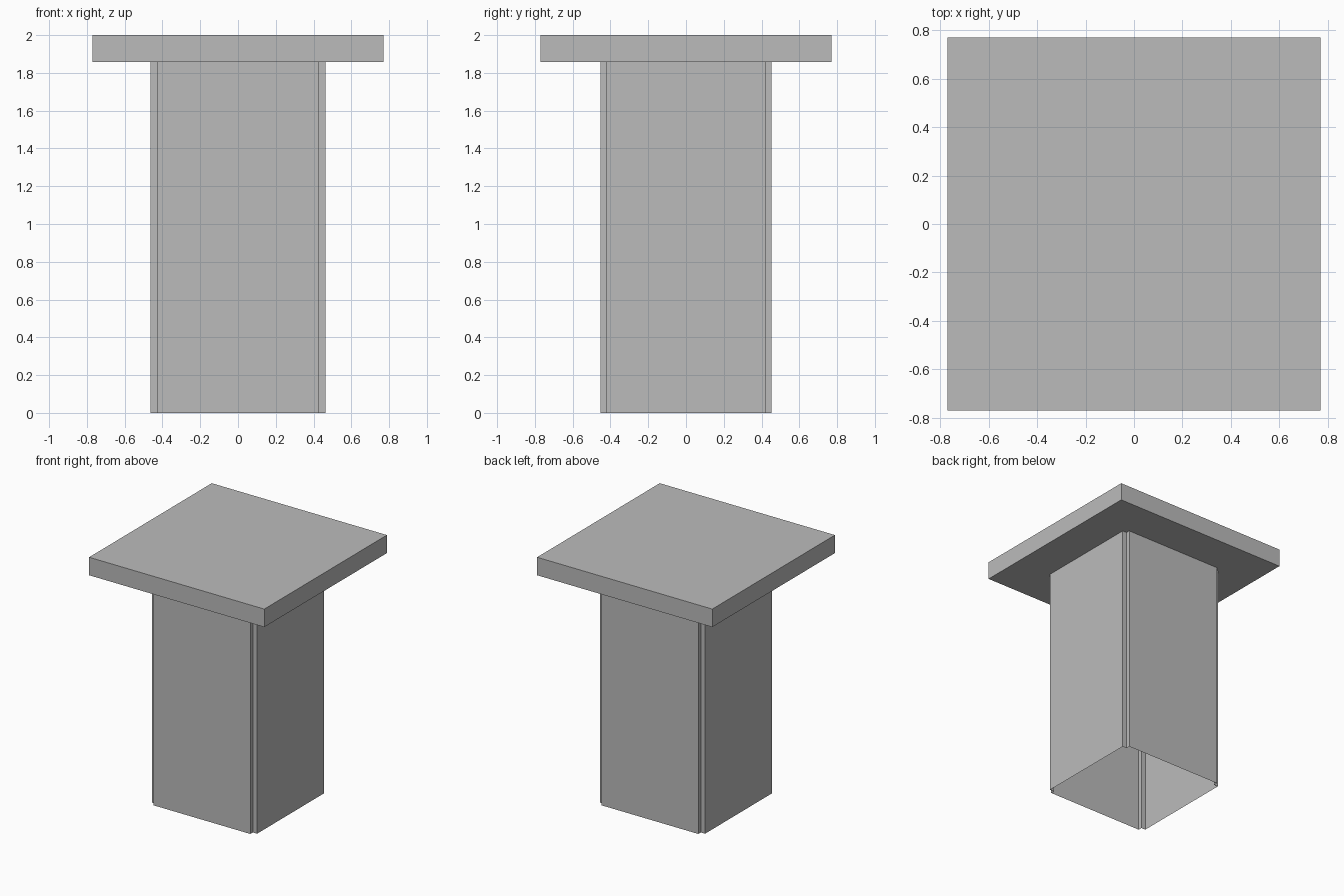
import bpy
import bmesh

cube = bpy.data.objects.get("Cube")
if cube:
    bpy.data.objects.remove(cube, do_unlink=True)

GREY = (0.5, 0.5, 0.5, 1.0)
grey = bpy.data.materials.new("plain grey")
grey.use_nodes = True
grey.diffuse_color = GREY
grey.node_tree.nodes["Principled BSDF"].inputs["Base Color"].default_value = GREY

CAP_HALF, CAP_BOTTOM, HEIGHT = 0.77, 1.857, 2.0
HALF_X, HALF_Y = 0.463, 0.453        # outer faces of the column
NOTCH_X, NOTCH_Y = 0.426, 0.421      # where the corner notches begin


def add_prism(name, outline, bottom, top, closed):
    """Extrude an outline upwards, with or without end faces."""
    bm = bmesh.new()
    low = [bm.verts.new((x, y, bottom)) for x, y in outline]
    high = [bm.verts.new((x, y, top)) for x, y in outline]
    count = len(outline)
    for i in range(count):
        j = (i + 1) % count
        bm.faces.new((low[i], low[j], high[j], high[i]))
    if closed:
        bm.faces.new(low[::-1])
        bm.faces.new(high)
    mesh = bpy.data.meshes.new(name)
    bm.to_mesh(mesh)
    bm.free()
    mesh.materials.append(grey)
    obj = bpy.data.objects.new(name, mesh)
    bpy.context.collection.objects.link(obj)
    return obj


# Column: hollow shell, open below, with a square notch along each corner
corner = [(HALF_X, NOTCH_Y), (NOTCH_X, NOTCH_Y), (NOTCH_X, HALF_Y)]
outline = []
for sx, sy in ((1, 1), (-1, 1), (-1, -1), (1, -1)):
    points = corner if sx * sy > 0 else corner[::-1]
    outline += [(sx * x, sy * y) for x, y in points]
add_prism("column", outline, 0.0, CAP_BOTTOM, closed=False)

# Cap: square slab on top
square = [(sx * CAP_HALF, sy * CAP_HALF)
          for sx, sy in ((1, 1), (-1, 1), (-1, -1), (1, -1))]
add_prism("cap_slab", square, CAP_BOTTOM, HEIGHT, closed=True)
